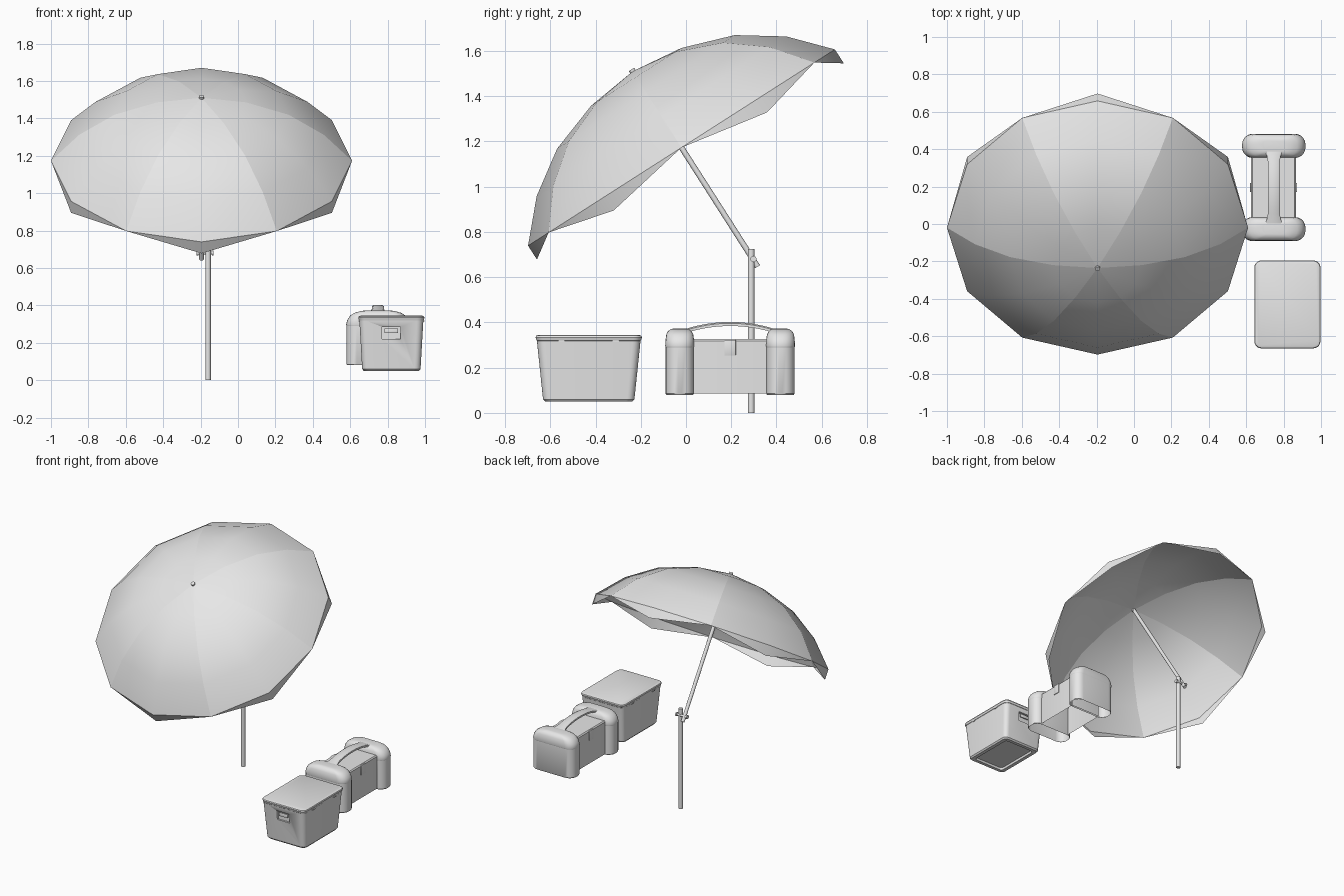
import bpy, bmesh, math
from mathutils import Vector, Matrix

cube = bpy.data.objects.get("Cube")
if cube:
    bpy.data.objects.remove(cube, do_unlink=True)

grey = bpy.data.materials.new("plain grey")
grey.use_nodes = True
grey.diffuse_color = (0.8, 0.8, 0.8, 1)
grey.node_tree.nodes["Principled BSDF"].inputs["Base Color"].default_value = (0.8, 0.8, 0.8, 1)


def finish(name, bm, angle=35, recalc=True):
    if recalc:
        bmesh.ops.recalc_face_normals(bm, faces=bm.faces)
    me = bpy.data.meshes.new(name)
    bm.to_mesh(me)
    bm.free()
    me.materials.append(grey)
    if angle:
        me.shade_smooth()
        me.set_sharp_from_angle(angle=math.radians(angle))
    ob = bpy.data.objects.new(name, me)
    bpy.context.scene.collection.objects.link(ob)
    return ob


def skin(name, rings, start=True, end=True, angle=35):
    """Bridge closed rings of points, optionally capping the two ends."""
    bm = bmesh.new()
    loops = [[bm.verts.new(p) for p in ring] for ring in rings]
    n = len(loops[0])
    for a, b in zip(loops, loops[1:]):
        for i in range(n):
            j = (i + 1) % n
            bm.faces.new((a[i], a[j], b[j], b[i]))
    if start:
        bm.faces.new(loops[0][::-1])
    if end:
        bm.faces.new(loops[-1])
    return finish(name, bm, angle)


def rounded(cx, cy, z, hx, hy, r, steps=5):
    """Rounded rectangle ring at height z."""
    pts = []
    for k, (sx, sy) in enumerate(((1, 1), (-1, 1), (-1, -1), (1, -1))):
        for s in range(steps + 1):
            a = math.pi / 2 * (k + s / steps)
            pts.append((cx + sx * (hx - r) + r * math.cos(a),
                        cy + sy * (hy - r) + r * math.sin(a), z))
    return pts


def loft(name, cx, cy, sections, **kw):
    return skin(name, [rounded(cx, cy, *s) for s in sections], **kw)


def rod(name, p, q, r, sides=16):
    p, q = Vector(p), Vector(q)
    bm = bmesh.new()
    turn = (q - p).to_track_quat('Z', 'Y').to_matrix().to_4x4()
    bmesh.ops.create_cone(bm, cap_ends=True, segments=sides, radius1=r, radius2=r,
                          depth=(q - p).length,
                          matrix=Matrix.Translation((p + q) / 2) @ turn)
    return finish(name, bm)


def block(name, centre, size, bevel=0):
    bm = bmesh.new()
    bmesh.ops.create_cube(bm, size=1, matrix=Matrix.Translation(centre) @ Matrix.Diagonal((*size, 1)))
    if bevel:
        bmesh.ops.bevel(bm, geom=bm.edges[:], offset=bevel, segments=2, affect='EDGES', profile=0.5)
    return finish(name, bm)


# Tilted parasol frame: local z is the canopy axis
frame = Matrix.Translation((-0.195, -0.02, 1.173)) @ Matrix.Rotation(math.radians(32.6), 4, 'X')
profile = [(0.805, 0), (0.655, 0.164), (0.466, 0.292), (0.237, 0.371)]

# Canopy: six panels of two sectors, with a drooping edge under each panel
bm = bmesh.new()
spin = [(math.cos(math.pi * k / 6), math.sin(math.pi * k / 6)) for k in range(12)]
rows = [[bm.verts.new((r * c, r * s, h)) for c, s in spin] for r, h in profile]
apex = bm.verts.new((0, 0, 0.40))
for k in range(12):
    j = (k + 1) % 12
    for a, b in zip(rows, rows[1:]):
        bm.faces.new((a[k], a[j], b[j], b[k]))
    bm.faces.new((rows[-1][k], rows[-1][j], apex))
for k in range(1, 12, 2):
    c, s = spin[k]
    low = bm.verts.new((0.805 * c, 0.805 * s, -0.073))
    rim = rows[0]
    bm.faces.new((rim[k - 1], low, rim[k]))
    bm.faces.new((rim[k], low, rim[(k + 1) % 12]))
ribs = [(row[k], nxt[k]) for k in range(0, 12, 2) for row, nxt in zip(rows, rows[1:])]
ribs += [(rows[-1][k], apex) for k in range(0, 12, 2)]
rib_edges = [bm.edges.get(pair) for pair in ribs]
bmesh.ops.transform(bm, matrix=frame, verts=bm.verts)
bm.edges.index_update()
rib_ids = [e.index for e in rib_edges]
canopy = finish("canopy", bm, 32, recalc=False)
for i in rib_ids:
    canopy.data.edges[i].use_edge_sharp = True

# Poles, tilt joint and finial
rod("upper_pole", frame @ Vector((0, 0, -0.625)), frame @ Vector((0, 0, 0.398)), 0.0125)
rod("finial", frame @ Vector((0, 0, 0.385)), frame @ Vector((0, 0, 0.41)), 0.014, 12)
rod("lower_pole", (-0.16, 0.288, 0), (-0.16, 0.288, 0.725), 0.0145)
rod("joint_bolt", (-0.222, 0.298, 0.68), (-0.133, 0.298, 0.68), 0.008, 12)
for x in (-0.222, -0.14):
    rod("joint_knob", (x, 0.298, 0.68), (x + 0.01, 0.298, 0.68), 0.014, 12)

# Cool box: tapered body with a recessed underside
bx, by = 0.82, -0.43
body = loft("cool_box_body", bx, by, [
    (0.065, 0.118, 0.165, 0.02), (0.05, 0.122, 0.169, 0.02), (0.05, 0.148, 0.193, 0.03),
    (0.06, 0.156, 0.202, 0.032), (0.318, 0.171, 0.229, 0.036)])
loft("cool_box_lid", bx, by, [
    (0.316, 0.168, 0.226, 0.036), (0.32, 0.173, 0.231, 0.036), (0.334, 0.177, 0.235, 0.038),
    (0.341, 0.174, 0.232, 0.036), (0.345, 0.165, 0.222, 0.03)])

# Hand recesses at both ends, each with a grip plate, and side catches
for s in (-1, 1):
    cutter = block("hand_recess_cutter", (bx, by + s * 0.226, 0.252), (0.1, 0.04, 0.066))
    cut = body.modifiers.new("hand_recess", 'BOOLEAN')
    cut.operation = 'DIFFERENCE'
    cut.solver = 'EXACT'
    cut.object = cutter
    cutter.hide_render = True
    cutter.hide_set(True)
    block("cool_box_grip", (bx, by + s * 0.219, 0.264), (0.072, 0.008, 0.026), 0.002)
    for dy in (-0.12, 0.12):
        block("cool_box_catch", (bx + s * 0.174, by + dy, 0.316), (0.006, 0.028, 0.006))

# Tool carrier: rounded end towers, open underneath
tx, ty = 0.7475, 0.195
for s, side in ((-1, "front"), (1, "back")):
    cy = ty + s * 0.2225
    loft(side + "_tower", tx, cy, [
        (0.08, 0.164, 0.059, 0.052), (0.085, 0.1675, 0.0625, 0.055),
        (0.29, 0.1675, 0.0625, 0.055)], start=False, end=False)
    loft(side + "_tower_cap", tx, cy, [
        (0.29, 0.1675, 0.0625, 0.055), (0.296, 0.1695, 0.0645, 0.057),
        (0.322, 0.163, 0.063, 0.055), (0.345, 0.148, 0.06, 0.052),
        (0.36, 0.125, 0.053, 0.045), (0.37, 0.09, 0.04, 0.034),
        (0.373, 0.06, 0.028, 0.022)], start=False, angle=45)

# Tool carrier middle tray with lid and catches
loft("carrier_body", 0.746, ty, [
    (0.085, 0.12, 0.17, 0.004), (0.318, 0.12, 0.17, 0.004), (0.326, 0.113, 0.17, 0.004)],
    start=False)
for s in (-1, 1):
    block("carrier_catch", (0.746 + s * 0.121, ty, 0.288), (0.008, 0.05, 0.07), 0.002)

# Arched carrying handle, flared where it meets the towers
rings = []
for i in range(17):
    t = i / 8 - 1
    y, z = ty + 0.225 * t, 0.402 - 0.04 * t * t
    w = 0.032 + 0.028 * max(0, abs(t) - 0.7) / 0.3
    rings.append([(tx - w, y, z - 0.018), (tx + w, y, z - 0.018), (tx + w, y, z - 0.006),
                  (tx + w - 0.01, y, z), (tx - w + 0.01, y, z), (tx - w, y, z - 0.006)])
skin("carrier_handle", rings)
